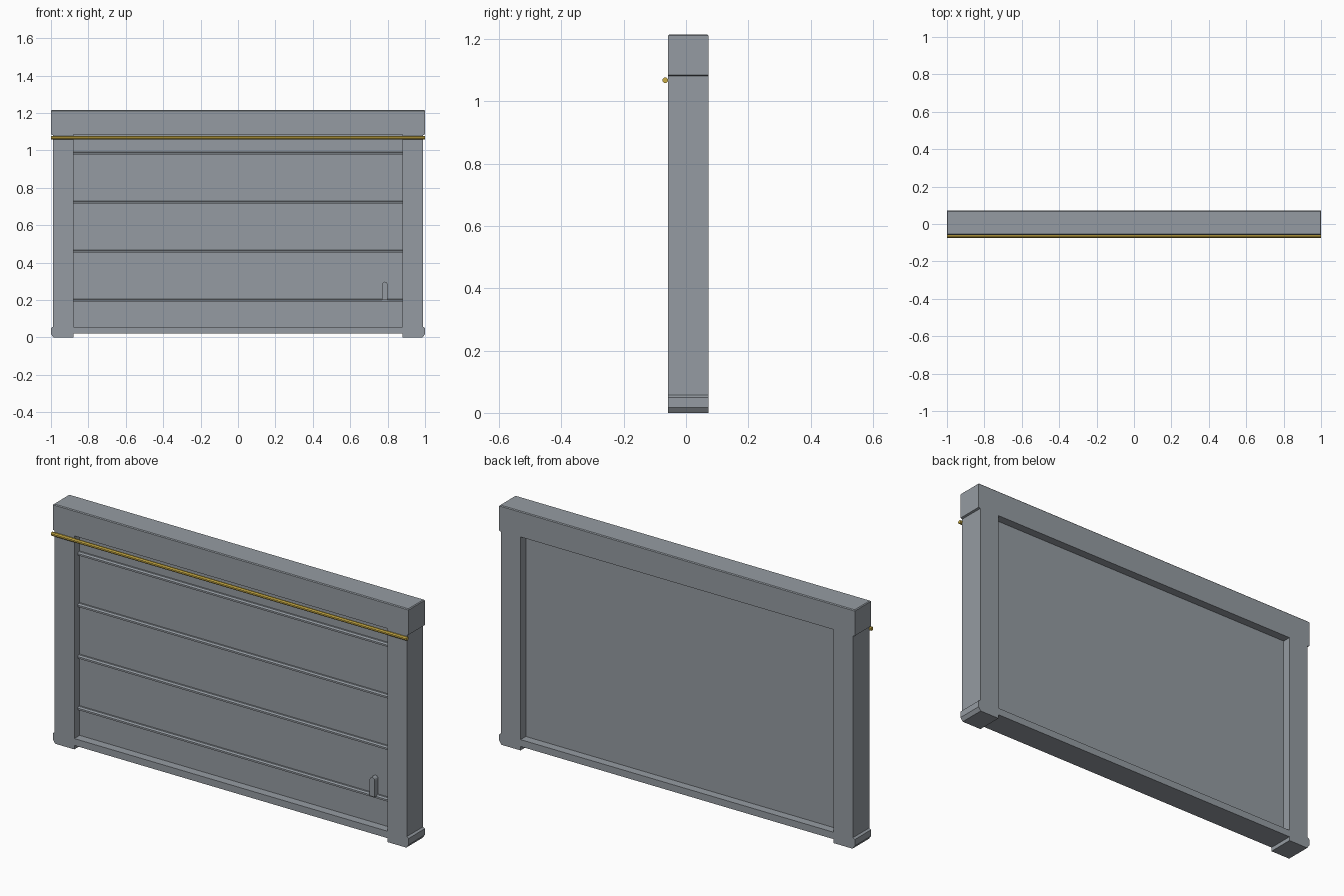
import bpy
import bmesh
import math

cube = bpy.data.objects.get("Cube")
if cube:
    bpy.data.objects.remove(cube, do_unlink=True)


def make_material(name, rgb):
    mat = bpy.data.materials.new(name)
    mat.use_nodes = True
    color = (*rgb, 1.0)
    mat.diffuse_color = color
    mat.node_tree.nodes["Principled BSDF"].inputs["Base Color"].default_value = color
    return mat


GREY = make_material("steel grey", (0.30, 0.33, 0.36))
GOLD = make_material("brass yellow", (0.60, 0.42, 0.06))


def finish(name, bm, mat):
    bmesh.ops.recalc_face_normals(bm, faces=bm.faces)
    mesh = bpy.data.meshes.new(name)
    bm.to_mesh(mesh)
    bm.free()
    mesh.materials.append(mat)
    obj = bpy.data.objects.new(name, mesh)
    bpy.context.collection.objects.link(obj)
    return obj


def prism(points, place, shift):
    """Extrude a 2D outline; place turns each point into 3D."""
    bm = bmesh.new()
    face = bm.faces.new([bm.verts.new(place(*p)) for p in points])
    out = bmesh.ops.extrude_face_region(bm, geom=[face], use_keep_orig=True)
    verts = [v for v in out["geom"] if isinstance(v, bmesh.types.BMVert)]
    bmesh.ops.translate(bm, verts=verts, vec=shift)
    return bm


FRONT, BACK = -0.058, 0.072
PANEL_FRONT, PANEL_BACK = -0.015, 0.03
INNER, SILL, HEAD, TOP = 0.88, 0.055, 1.085, 1.215

# Frame: half outline with lintel, post, flared foot and sill, then mirrored
outline = [
    (0, HEAD), (INNER, HEAD), (INNER, SILL), (0, SILL), (0, 0.02),
    (INNER, 0.02), (INNER, 0), (0.987, 0), (0.99, 0.004), (1, 0.018),
    (1, 0.05), (0.99, 0.057), (0.99, HEAD - 0.003), (1, HEAD),
    (1, TOP), (0, TOP),
]
bm = prism(outline, lambda x, z: (x, FRONT, z), (0, BACK - FRONT, 0))
seam = [f for f in bm.faces if all(abs(v.co.x) < 1e-5 for v in f.verts)]
bmesh.ops.delete(bm, geom=seam, context="FACES")
# Soften the upper edges of the lintel
rim = [e for e in bm.edges
       if all(v.co.z > TOP - 0.01 for v in e.verts) and len(e.link_faces) == 2]
bmesh.ops.bevel(bm, geom=rim, offset=0.004, segments=1, affect="EDGES")
frame = finish("door_frame", bm, GREY)
mirror = frame.modifiers.new("Mirror", "MIRROR")
mirror.use_clip = True

# Door panel set into the opening
panel = [(-INNER, SILL), (INNER, SILL), (INNER, HEAD), (-INNER, HEAD)]
bm = prism(panel, lambda x, z: (x, PANEL_FRONT, z), (0, PANEL_BACK - PANEL_FRONT, 0))
finish("door_panel", bm, GREY)

# Horizontal ribs with a sloping upper face
for i in range(4):
    z = 0.19 + 0.262 * i
    rib = [(0, z), (-0.015, z), (-0.015, z + 0.009), (-0.009, z + 0.016), (0, z + 0.016)]
    bm = prism(rib, lambda y, h: (-INNER, PANEL_FRONT + y, h), (2 * INNER, 0, 0))
    finish(f"door_rib_{i + 1}", bm, GREY)

# Door handle with an arched top
cx, r = 0.785, 0.014
arch = [(cx + r * math.cos(math.pi * k / 6), 0.284 + r * math.sin(math.pi * k / 6))
        for k in range(7)]
handle = [(cx - r, 0.2), (cx + r, 0.2)] + arch
bm = prism(handle, lambda x, z: (x, PANEL_FRONT, z), (0, -0.028, 0))
finish("door_handle", bm, GREY)

# Yellow rail across the front, eight-sided
r = 0.0095
ring = [(FRONT - 0.0085 + r * math.cos(math.pi * (k + 0.5) / 4),
         1.068 + r * math.sin(math.pi * (k + 0.5) / 4)) for k in range(8)]
bm = prism(ring, lambda y, z: (-1, y, z), (2, 0, 0))
finish("front_rail", bm, GOLD)
